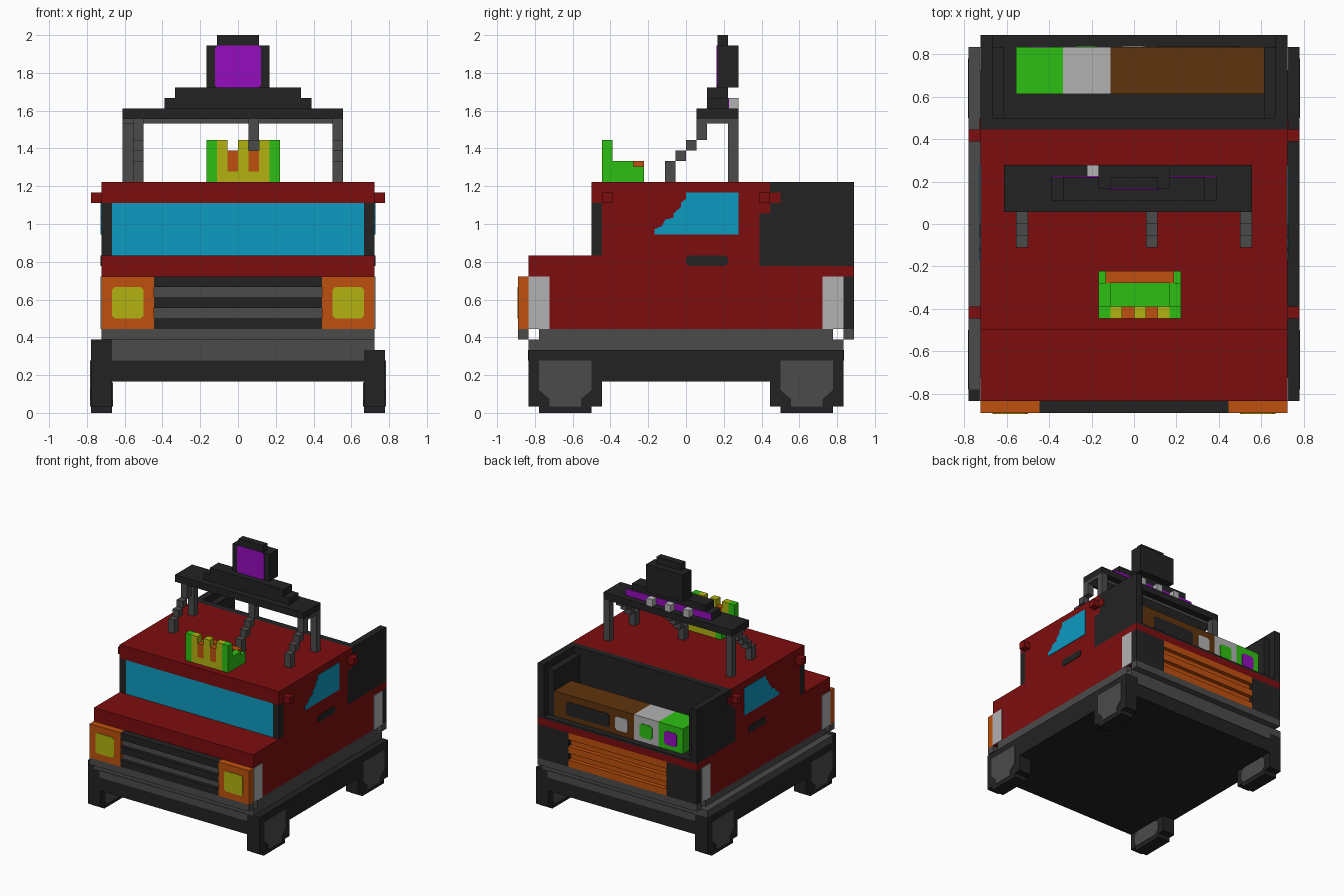
import bpy, bmesh

if "Cube" in bpy.data.objects:
    bpy.data.objects.remove(bpy.data.objects["Cube"])

U = 1 / 18          # one block
T = 0.08            # painted plate thickness in blocks

def mat(name, r, g, b):
    m = bpy.data.materials.new(name)
    m.diffuse_color = (r, g, b, 1)
    m.use_nodes = True
    m.node_tree.nodes["Principled BSDF"].inputs["Base Color"].default_value = m.diffuse_color
    return m

RED = mat("red", .205, .004, .0045)
DARK = mat("near_black", .0165, .0165, .0165)
GREY = mat("mid_grey", .07, .07, .07)
LIGHT = mat("light_grey", .45, .45, .45)
BLUE = mat("glass_blue", .004, .33, .54)
ORANGE = mat("orange", .52, .08, .004)
YELLOW = mat("yellow", .45, .45, .006)
GREEN = mat("green", .027, .53, .006)
PURPLE = mat("purple", .30, .004, .51)
BROWN = mat("brown", .114, .034, .004)

def finish(name, bm, material):
    bmesh.ops.recalc_face_normals(bm, faces=bm.faces)
    me = bpy.data.meshes.new(name)
    bm.to_mesh(me)
    bm.free()
    me.materials.append(material)
    ob = bpy.data.objects.new(name, me)
    bpy.context.collection.objects.link(ob)
    return ob

def blocks(name, material, *boxes):
    """Boxes as (x0, x1, y0, y1, z0, z1) in block units."""
    bm = bmesh.new()
    for x0, x1, y0, y1, z0, z1 in boxes:
        vs = bmesh.ops.create_cube(bm, size=1)["verts"]
        for v in vs:
            v.co.x = (x1 if v.co.x > 0 else x0) * U
            v.co.y = (y1 if v.co.y > 0 else y0) * U
            v.co.z = (z1 if v.co.z > 0 else z0) * U
    return finish(name, bm, material)

def plate(name, material, axis, at, side, outline):
    """Thin painted plate on a face at 'at', facing 'side' along the axis."""
    bm = bmesh.new()
    def co(a, b, d):
        return (d * U, a * U, b * U) if axis == "x" else (a * U, d * U, b * U)
    f = bm.faces.new([bm.verts.new(co(a, b, at + side * T)) for a, b in outline])
    ext = bmesh.ops.extrude_face_region(bm, geom=[f])["geom"]
    for v in ext:
        if isinstance(v, bmesh.types.BMVert):
            if axis == "x":
                v.co.x -= side * T * 1.5 * U
            else:
                v.co.y -= side * T * 1.5 * U
    return finish(name, bm, material)

def chamfered(a0, a1, b0, b1, c=0.25):
    return [(a0 + c, b0), (a1 - c, b0), (a1, b0 + c), (a1, b1 - c),
            (a1 - c, b1), (a0 + c, b1), (a0, b1 - c), (a0, b0 + c)]

def rect(a0, a1, b0, b1):
    return [(a0, b0), (a1, b0), (a1, b1), (a0, b1)]

# chassis, bumpers and side steps
blocks("chassis", DARK, (-14, 14, -15, 15, 3, 6), (-14, -12, -15, -14, 6, 7))
blocks("bumper_frame", GREY, (-13, 13, -15, 15, 6, 7), (-14, -13, -14, 15, 6, 7),
       (-13, 13, -14, 14, 7, 8), (-13, 13, -16, -15, 7, 8), (-13, 13, 15, 16, 7, 8))
for s, n in ((-1, "front"), (1, "rear")):
    plate(n + "_bumper_face", GREY, "y", 15 * s, s, rect(-12, 12, 5, 6))

# wheels with hub plates
for sx in (-1, 1):
    for sy in (-1, 1):
        x0, x1 = sorted((12 * sx, 14 * sx))
        ya, yb = sorted((8 * sy, 15 * sy))
        yc, yd = sorted((9 * sy, 14 * sy))
        blocks("wheel", DARK, (x0, x1, ya, yb, .6, 5), (x0, x1, yc, yd, 0, .6))
        hub = [(yc, 5), (yc, 2.2), (yc + 1, 1.3), (yc + 1, .6),
               (yd - 1, .6), (yd - 1, 1.3), (yd, 2.2), (yd, 5)]
        plate("wheel_hub", GREY, "x", 14 * sx, sx, hub)
        plate("inner_hub", GREY, "x", 12 * sx, -sx, chamfered(yc, yd, .6, 2.9, .6))

# main red body
blocks("lower_body", RED, (-13, 13, -15, 15, 8, 14), (-13, 13, -15, 7, 14, 15),
       (-13, 13, 15, 16, 13, 14))
blocks("cabin", RED, (-13, 13, -8, 7, 15, 20), (-13, 13, -9, 8, 20, 22),
       (-13, 13, 7, 8, 19, 20))
blocks("marker_lamps", RED, *[b for s in (-14, 13) for b in
       ((s, s + 1, -8, -7, 20, 21), (s, s + 1, 7, 8, 20, 21))])

# windshield between dark pillars
blocks("windshield", BLUE, (-12, 12, -9, -8, 15, 20))
blocks("windshield_pillars", DARK, (-13, -12, -9, -8, 15, 20), (12, 13, -9, -8, 15, 20))

# side windows, handles and corner lights
window = [(-3, 17), (5, 17), (5, 21), (0, 21), (0, 20.4), (-.5, 20), (-.5, 19.6),
          (-1.2, 19), (-1.2, 18.6), (-2, 18.4), (-2.3, 17.8), (-3, 17.5)]
for s in (-1, 1):
    plate("side_window", BLUE, "x", 13 * s, s, window)
    plate("door_handle", DARK, "x", 13 * s, s, chamfered(0, 4, 14, 15))
    plate("lamp_mount", RED, "x", 13 * s, s, rect(8, 9, 20, 21))
    plate("front_corner_light", LIGHT, "x", 13 * s, s, rect(-15, -13, 8, 13))
    plate("rear_corner_light", LIGHT, "x", 13 * s, s, rect(13, 15, 8, 13))

# headlights
for x in (-13, 8):
    w = 5
    blocks("headlight_housing", ORANGE, (x, x + w, -16, -15, 8, 13))
    lx = -12 if x < 0 else 9
    plate("headlight", YELLOW, "y", -16, -1, chamfered(lx, lx + 3, 9, 12))

# front grille: proud bars over recessed strips
blocks("grille_bars", DARK, *[(-8, 8, -16, -15, z, z + 1) for z in (8, 10, 12)])
blocks("grille_strips", GREY, *[(-8, 8, -15.5, -15, z, z + 1) for z in (9, 11)])

# rear panel with orange slats
blocks("rear_panel", DARK, (-13, -8, 15, 16, 8, 13), (8, 13, 15, 16, 8, 13))
blocks("rear_slats", ORANGE, *[(-8, 8, 15, 16, z, z + 1) for z in (8, 10, 12)])
blocks("rear_slat_gaps", ORANGE, *[(-8, 8, 15, 15.4, z, z + 1) for z in (9, 11)])

# open cargo bed
blocks("cargo_bed", DARK, (-12, 12, 7, 16, 14, 14.3), (-12, 12, 7, 8, 14, 20),
       (-12, 12, 8, 9, 14, 22),
       *[b for s in (-1, 1) for b in (
           (*sorted((12 * s, 13 * s)), 7, 16, 14, 19),
           (*sorted((12 * s, 13 * s)), 8, 16, 19, 22),
           (*sorted((11 * s, 12 * s)), 9, 15, 14, 21))])

# cargo boxes with labels
blocks("brown_crate", BROWN, (-2, 11, 11, 15, 14, 18))
blocks("grey_crate", LIGHT, (-6, -2, 11, 15, 14, 18))
blocks("green_crate", GREEN, (-10, -6, 11, 15, 14, 18))
plate("crate_panel", DARK, "y", 15, 1, chamfered(2, 9, 15, 17))
plate("crate_tag", LIGHT, "y", 15, 1, chamfered(-1, 1, 15, 17))
plate("grey_crate_tag", GREEN, "y", 15, 1, chamfered(-5, -3, 15, 17))
plate("green_crate_tag", PURPLE, "y", 15, 1, chamfered(-9, -7, 15, 17))

# roof rack legs: stepped front struts and straight rear posts
steps = ((-2, 22, 24), (-1, 24, 25), (0, 25, 26), (1, 26, 27), (2, 27, 28))
blocks("rack_struts", GREY, *[(x, x + 1, y, y + 1, a, b if y < 1 else 28)
                              for x in (-10, 1, 9) for y, a, b in steps[:4]])
blocks("rack_posts", GREY, (-11, -10, 4, 5, 22, 28), (9, 10, 4, 5, 22, 28),
       (-11, 10, 2, 4, 27.6, 28))

# rack platform and sign
blocks("rack_platform", DARK, (-11, 10, 1, 5, 28, 29), (-7, 7, 2, 4, 29, 30),
       (-6, 6, 2, 4, 30, 31))
blocks("sign", DARK, (-3, 3, 3, 5, 31, 35), (-2, 2, 3, 4, 35, 36))
plate("sign_face", PURPLE, "y", 3, -1, chamfered(-2.2, 2.2, 31, 35))
plate("rack_light_strip", PURPLE, "y", 4, 1, rect(-7, 7, 29, 30))
blocks("rack_lamps", LIGHT, *[(x, x + 1, 4, 5, 29, 30) for x in (-4, -1, 2)])

# roof couch
blocks("couch_arms", GREEN, *[b for x in (-3, 3) for b in (
    (x, x + 1, -8, -7, 22, 26), (x, x + 1, -7, -5, 22, 24), (x, x + 1, -5, -4, 22, 23.5))])
blocks("couch_back", YELLOW, (-2, 3, -8, -7, 22, 23), (-2, -1, -8, -7, 23, 26),
       (0, 1, -8, -7, 23, 26), (2, 3, -8, -7, 23, 26))
blocks("couch_back_stripes", ORANGE, (-1, 0, -8, -7, 23, 25), (1, 2, -8, -7, 23, 25))
blocks("couch_seat", GREEN, (-2, 3, -7, -5, 22, 23))
blocks("couch_base", YELLOW, (-2, 3, -5, -4, 22, 23))
blocks("couch_edge", ORANGE, (-2.4, 3.4, -5, -4, 23, 24))
